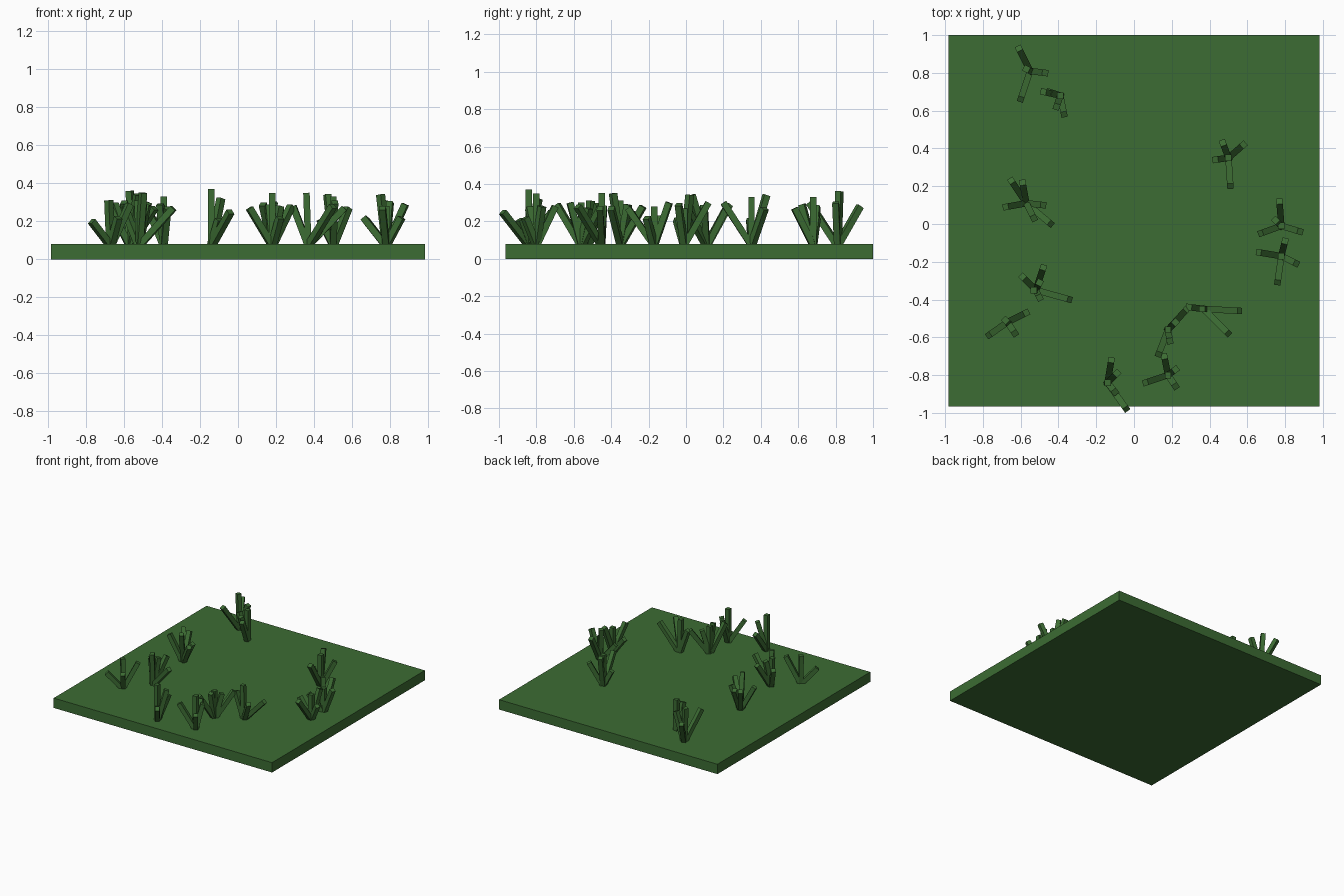
import bpy
import bmesh
from mathutils import Matrix, Vector

CM = 0.01            # clump measurements are written in hundredths
GROUND_TOP = 0.08
BLADE_WIDTH = 0.034

default_cube = bpy.data.objects.get("Cube")
if default_cube:
    bpy.data.objects.remove(default_cube, do_unlink=True)


def make_material(name, colour):
    material = bpy.data.materials.new(name)
    material.use_nodes = True
    material.diffuse_color = colour
    material.node_tree.nodes["Principled BSDF"].inputs["Base Color"].default_value = colour
    return material


grass_green = make_material("grass_green", (0.045, 0.15, 0.033, 1))


def make_object(name, bm):
    mesh = bpy.data.meshes.new(name)
    bm.to_mesh(mesh)
    bm.free()
    mesh.materials.append(grass_green)
    obj = bpy.data.objects.new(name, mesh)
    bpy.context.collection.objects.link(obj)
    return obj


def add_blade(bm, base, tip):
    """Square bar running from base to the centre of its end face."""
    axis = tip - base
    turn = axis.to_track_quat("Z", "Y").to_matrix().to_4x4()
    size = Matrix.Diagonal((BLADE_WIDTH, BLADE_WIDTH, axis.length, 1))
    place = Matrix.Translation((base + tip) / 2)
    bmesh.ops.create_cube(bm, size=1, matrix=place @ turn @ size)


def add_clump(name, x, y, *blades):
    """Blades fan out from one root; each is (offset x, offset y, tip height)."""
    bm = bmesh.new()
    root = Vector((x * CM, y * CM, GROUND_TOP - CM))
    for dx, dy, height in blades:
        tip = Vector(((x + dx) * CM, (y + dy) * CM, height * CM))
        add_blade(bm, root, tip)
    return make_object(name, bm)


# Ground slab
bm = bmesh.new()
slab = Matrix.Translation((0, 0.017, GROUND_TOP / 2)) @ Matrix.Diagonal((1.966, 1.966, GROUND_TOP, 1))
bmesh.ops.create_cube(bm, size=1, matrix=slab)
make_object("ground_slab", bm)

# Grass clumps along the back
add_clump("grass_back_outer", -55, 81,
          (-6, 12, 28), (8, -1, 30), (-5, -15, 30), (-2, 1, 36))
add_clump("grass_back_inner", -39, 68,
          (-9, 2, 28), (2, -10, 27), (-2, -6, 29), (-6, 2, 22), (0, 0, 33))

# Grass clumps on the left side
add_clump("grass_left_back", 50, 35,
          (-3, 8, 34), (8, 7, 27), (-7, -1, 21), (1, -15, 30), (0, 0, 33))
add_clump("grass_left_middle", 78, -1,
          (-1, 13, 30), (-11, -4, 21), (10, -3, 29), (-3, 3, 34), (0, 0, 27))
add_clump("grass_left_front", 78, -17,
          (2, 8, 30), (-12, 2, 22), (8, -4, 22), (-2, -14, 27), (0, 0, 28))

# Grass clumps on the right side
add_clump("grass_right_back", -57, 11,
          (-8, 12, 29), (-2, 11, 28), (-11, -2, 28), (9, -1, 25), (13, -11, 27), (4, -8, 34))
add_clump("grass_right_middle", -52, -35,
          (-7, 7, 25), (4, 12, 28), (18, -5, 27), (2, -4, 35), (2, 4, 29), (-1, 0, 31))
add_clump("grass_right_front", -67, -52,
          (-10, -7, 20), (10, 5, 29), (4, -6, 22), (-1, 1, 31))

# Grass clumps along the front
add_clump("grass_front_outer", 37, -45,
          (19, -1, 27), (13, -13, 28), (-8, 1, 28), (-1, 0, 35))
add_clump("grass_front_inner", 18, -56,
          (10, 11, 28), (-5, -13, 29), (1, -6, 30), (4, 4, 27), (0, 0, 30))
add_clump("grass_front_edge", 18, -80,
          (-12, -4, 27), (-2, 10, 28), (4, 3, 28), (4, -6, 22), (0, 0, 35))
add_clump("grass_front_corner", -14, -84,
          (2, 12, 25), (5, 5, 32), (10, -14, 25), (4, -5, 21), (0, 0, 37))
